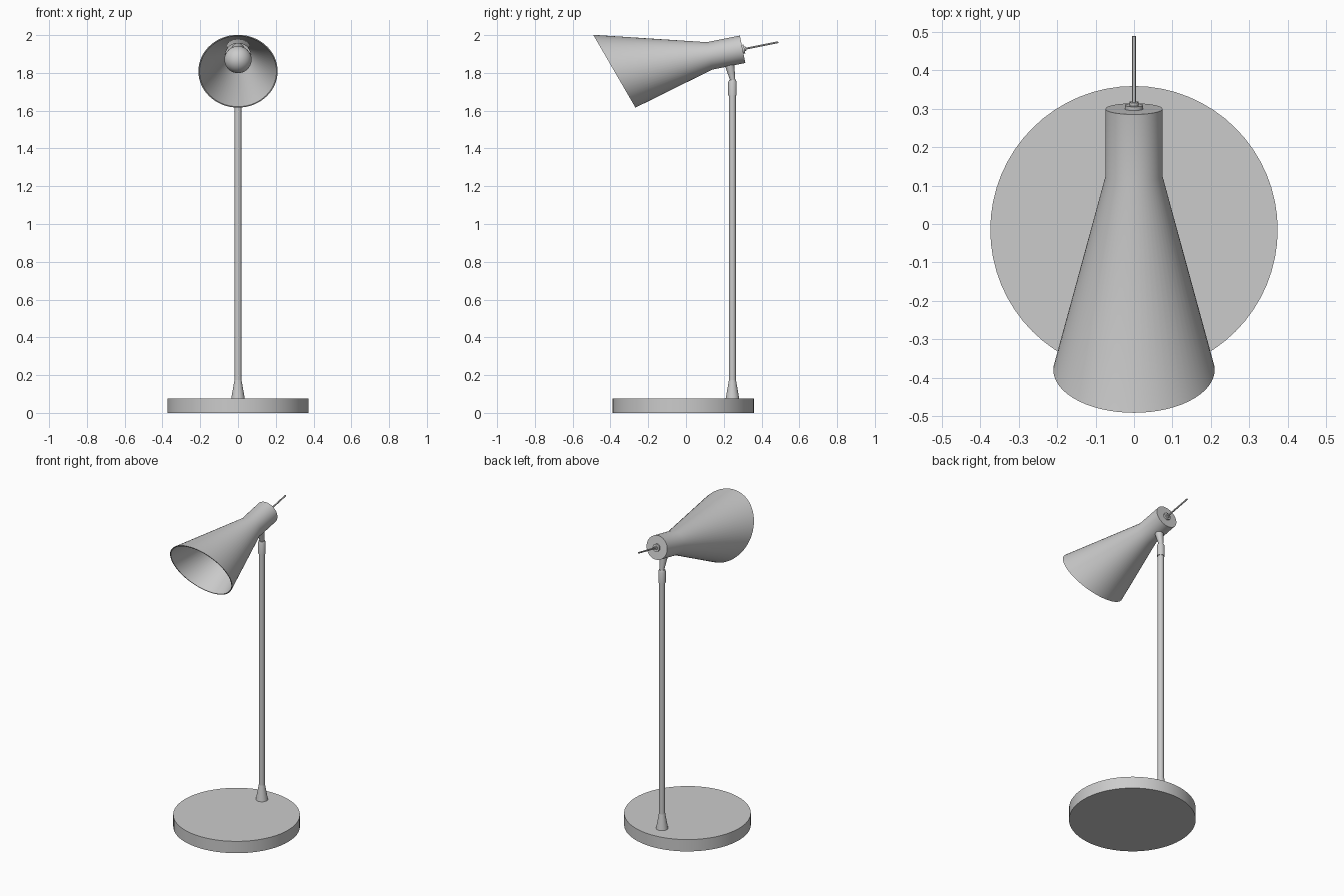
import bpy, bmesh, math
from mathutils import Matrix, Vector

cube = bpy.data.objects.get("Cube")
if cube:
    bpy.data.objects.remove(cube, do_unlink=True)

grey = bpy.data.materials.new("light grey")
grey.use_nodes = True
colour = (0.6, 0.6, 0.6, 1)
grey.diffuse_color = colour
grey.node_tree.nodes["Principled BSDF"].inputs["Base Color"].default_value = colour


def lathe(name, profile, matrix, steps=32, cut=None):
    """Revolve (radius, height) points about local z; optionally slice the end off."""
    bm = bmesh.new()
    verts = [bm.verts.new((r, 0, h)) for r, h in profile]
    edges = [bm.edges.new(pair) for pair in zip(verts, verts[1:])]
    bmesh.ops.spin(bm, geom=verts + edges, cent=(0, 0, 0), axis=(0, 0, 1),
                   angle=math.tau, steps=steps)
    bmesh.ops.remove_doubles(bm, verts=bm.verts[:], dist=0.0001)
    if cut:
        bmesh.ops.bisect_plane(bm, geom=bm.verts[:] + bm.edges[:] + bm.faces[:],
                               plane_co=cut[0], plane_no=cut[1], clear_outer=True)
        rim = [e for e in bm.edges if e.is_boundary]
        bmesh.ops.bridge_loops(bm, edges=rim)
    bmesh.ops.recalc_face_normals(bm, faces=bm.faces[:])
    mesh = bpy.data.meshes.new(name)
    bm.to_mesh(mesh)
    bm.free()
    mesh.materials.append(grey)
    obj = bpy.data.objects.new(name, mesh)
    bpy.context.collection.objects.link(obj)
    obj.matrix_world = matrix
    bpy.ops.object.select_all(action='DESELECT')
    obj.select_set(True)
    bpy.context.view_layer.objects.active = obj
    bpy.ops.object.shade_smooth_by_angle(angle=math.radians(30))
    return obj


def rod(name, r0, r1, h0, h1, matrix, steps=32):
    return lathe(name, [(0, h0), (r0, h0), (r1, h1), (0, h1)], matrix, steps)


# Round base and upright pole
pole_y = 0.246
upright = Matrix.Translation((0, pole_y, 0))
rod("base", 0.374, 0.374, 0, 0.077, Matrix.Translation((0, -0.015, 0)), 64)
rod("pole_foot", 0.036, 0.0185, 0.075, 0.175, upright)
rod("pole", 0.0185, 0.0185, 0.075, 1.70, upright)
lathe("pole_sleeve", [(0, 1.68), (0.0225, 1.68), (0.0225, 1.75),
                      (0.018, 1.762), (0, 1.762)], upright)

# Tapered bracket joining the sleeve to the shade
low, high = Vector((0, 0.25, 1.75)), Vector((0, 0.228, 1.855))
tilt = (high - low).to_track_quat('Z', 'Y').to_matrix().to_4x4()
rod("shade_bracket", 0.012, 0.027, 0, (high - low).length,
    Matrix.Translation(low) @ tilt)

# Shade frame: local z runs forward along the tilted axis, local y points up
pitch = math.radians(11.3)
c, s = math.cos(pitch), math.sin(pitch)
head = Matrix(((1, 0, 0, 0), (0, -s, -c, 0.125), (0, c, -s, 1.89), (0, 0, 0, 1)))

# Hollow shade: cylinder and cone, mouth sliced at a slant
flare = math.tan(math.radians(15))
length, wall, back = 0.8, 0.006, -0.178
radius = 0.074
lathe("shade",
      [(0, back), (radius, back), (radius, 0), (radius + flare * length, length),
       (radius - wall + flare * length, length), (radius - wall, 0),
       (radius - wall, back + wall), (0, back + wall)],
      head, 64, cut=((0, 0, 0.504), (0, -0.341, 1)))

# Bulb and socket inside the shade
rod("bulb_socket", 0.034, 0.034, back + wall, 0.05, head)
ball = [(0.072 * math.sin(math.pi * i / 16), 0.1 - 0.072 * math.cos(math.pi * i / 16))
        for i in range(17)]
lathe("bulb", ball, head)

# Cord with its collar at the rear
rod("cord_collar", 0.0235, 0.0235, back - 0.01, back + 0.004, head)
rod("cord_grip", 0.012, 0.012, back - 0.018, back, head)
rod("cord", 0.005, 0.005, -0.371, back, head, 12)
